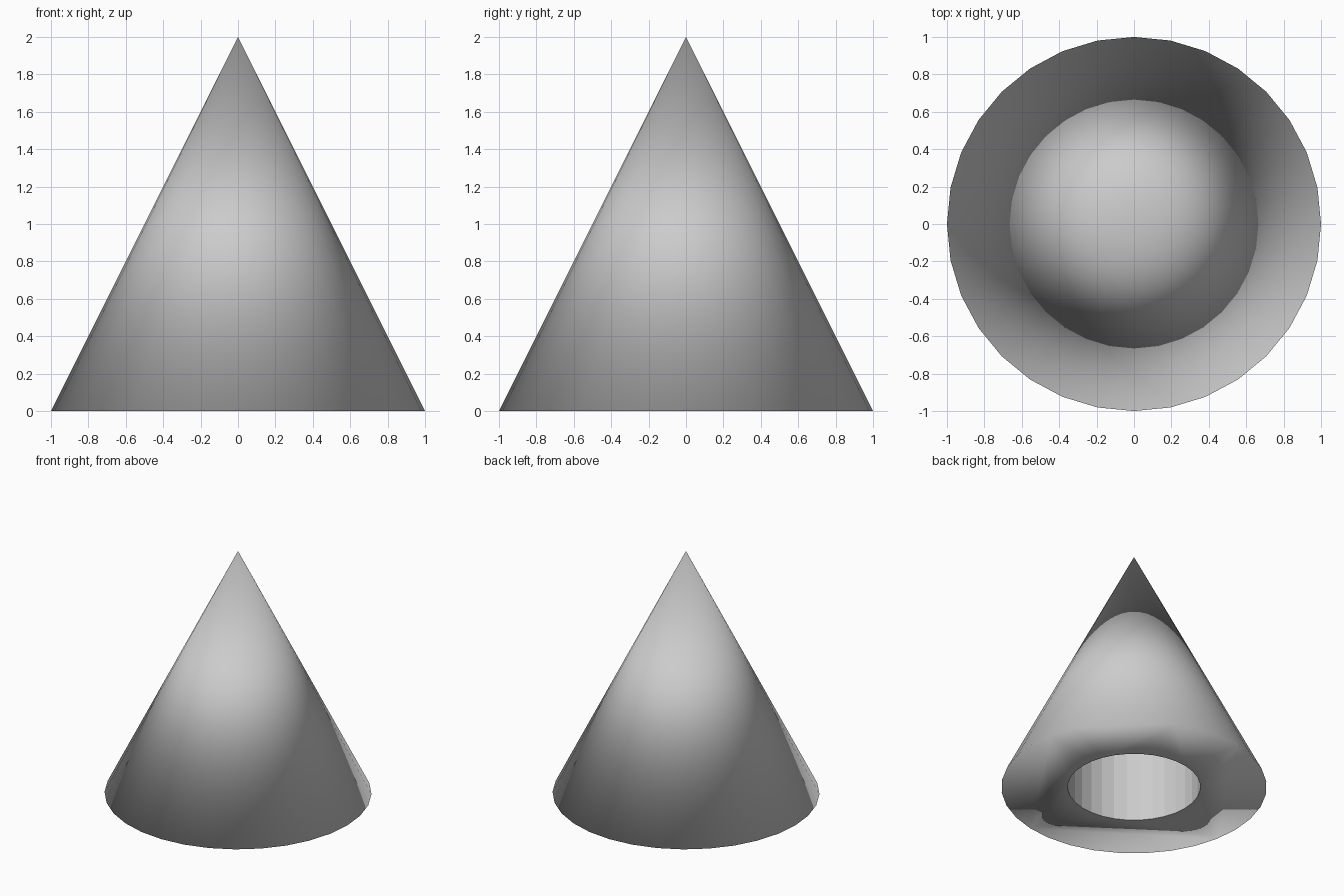
import bpy

if "Cube" in bpy.data.objects:
    bpy.data.objects.remove(bpy.data.objects["Cube"])

SIDES = 32
HOLE_RADIUS = 0.5
HOLE_DEPTH = 0.8

# Solid cone standing on the ground, smooth shaded all over
bpy.ops.mesh.primitive_cone_add(vertices=SIDES, radius1=1, radius2=0, depth=2,
                                location=(0, 0, 1))
cone = bpy.context.object
cone.name = "cone"
bpy.ops.object.shade_smooth()

# Flat-sided cylinder that cuts the round socket into the base
bpy.ops.mesh.primitive_cylinder_add(vertices=SIDES, radius=HOLE_RADIUS,
                                    depth=2 * HOLE_DEPTH, location=(0, 0, 0))
cutter = bpy.context.object
cutter.name = "socket_cutter"
cutter.hide_render = True

# Cut the socket, then drop the cutter
cut = cone.modifiers.new("socket", "BOOLEAN")
cut.operation = "DIFFERENCE"
cut.solver = "EXACT"
cut.object = cutter
bpy.ops.object.select_all(action="DESELECT")
cone.select_set(True)
bpy.context.view_layer.objects.active = cone
bpy.ops.object.modifier_apply(modifier=cut.name)
bpy.data.objects.remove(cutter, do_unlink=True)
